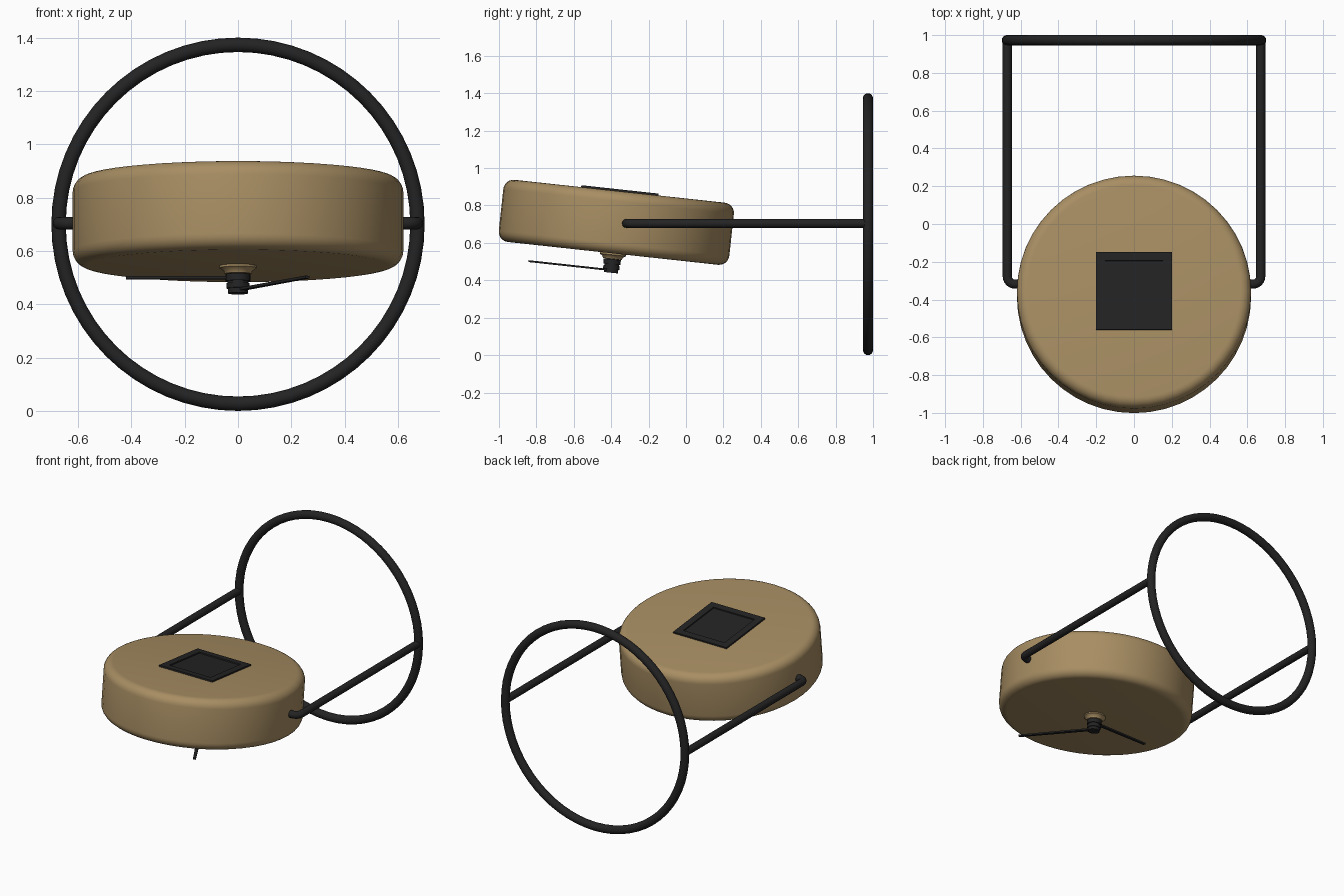
import bpy, bmesh, math
from mathutils import Matrix

if "Cube" in bpy.data.objects:
    bpy.data.objects.remove(bpy.data.objects["Cube"])

def mat(name, col):
    m = bpy.data.materials.new(name)
    m.diffuse_color = (*col, 1)
    m.use_nodes = True
    m.node_tree.nodes["Principled BSDF"].inputs["Base Color"].default_value = m.diffuse_color
    return m

TAN = mat("tan wood", (0.39, 0.27, 0.125))
BLACK = mat("black metal", (0.017, 0.017, 0.017))
TILT = math.radians(-6.2)
CENTRE = Matrix.Translation((0, -0.3725, 0.71)) @ Matrix.Rotation(TILT, 4, 'X')
HALF = 0.167  # half thickness of the drum

def finish(ob, material, matrix=None, angle=35):
    ob.data.materials.append(material)
    if matrix is not None:
        ob.data.transform(matrix)
    bpy.ops.object.select_all(action='DESELECT')
    ob.select_set(True)
    bpy.context.view_layer.objects.active = ob
    bpy.ops.object.shade_smooth_by_angle(angle=math.radians(angle))
    return ob

def from_bmesh(name, bm, material, matrix=None):
    bmesh.ops.recalc_face_normals(bm, faces=bm.faces)
    me = bpy.data.meshes.new(name)
    bm.to_mesh(me)
    bm.free()
    ob = bpy.data.objects.new(name, me)
    bpy.context.collection.objects.link(ob)
    return finish(ob, material, matrix)

def lathe(name, profile, material, seg=40):
    """Revolve (radius, z) points about local z and cap both ends."""
    bm = bmesh.new()
    rings = [[bm.verts.new((r * math.cos(2 * math.pi * i / seg),
                            r * math.sin(2 * math.pi * i / seg), z))
              for i in range(seg)] for r, z in profile]
    for a, b in zip(rings, rings[1:]):
        for i in range(seg):
            j = (i + 1) % seg
            bm.faces.new((a[i], a[j], b[j], b[i]))
    bm.faces.new(rings[0])
    bm.faces.new(rings[-1])
    return from_bmesh(name, bm, material, CENTRE)

# round drum body with softened rims
R, B = 0.62, 0.055
arc = [(R - B + B * math.cos(a), HALF - B + B * math.sin(a))
       for a in (math.radians(15 * k) for k in range(7))]
lathe("drum_body", [(r, -z) for r, z in reversed(arc)] + arc, TAN, 48)

# collar and stepped spindle under the drum
lathe("spindle_collar", [(0.07, -HALF + 0.01), (0.07, -HALF - 0.008),
                         (0.055, -HALF - 0.018), (0.05, -HALF - 0.03)], TAN, 24)
spindle = [(0.036, 0.02), (0.036, 0.032), (0.046, 0.032), (0.046, 0.058),
           (0.039, 0.058), (0.039, 0.066), (0.044, 0.066), (0.044, 0.085),
           (0.038, 0.085), (0.038, 0.104)]
lathe("spindle", [(r, -HALF - d) for r, d in spindle], BLACK, 24)

# two thin tapered hands
def hand(name, dx, dy, depth):
    length = math.hypot(dx, dy)
    bm = bmesh.new()
    bmesh.ops.create_cube(bm, size=1)
    for v in bm.verts:
        tip = v.co.x > 0
        v.co = (length if tip else 0, v.co.y * (0.018 if tip else 0.026), v.co.z * 0.01)
    turn = Matrix.Rotation(math.atan2(dy, dx), 4, 'Z')
    from_bmesh(name, bm, BLACK,
               CENTRE @ Matrix.Translation((0, 0, -HALF - depth)) @ turn)

hand("short_hand", -0.42, 0.0, 0.045)
hand("long_hand", 0.26, -0.44, 0.09)

# square plate on top with a shallow recess
bm = bmesh.new()
bmesh.ops.create_cube(bm, size=1)
for v in bm.verts:
    v.co = (v.co.x * 0.4, v.co.y * 0.415, v.co.z * 0.02)
bm.faces.ensure_lookup_table()
top = max(bm.faces, key=lambda f: f.calc_center_median().z)
bmesh.ops.inset_region(bm, faces=[top], thickness=0.065)
bmesh.ops.inset_region(bm, faces=[top], thickness=0.002, depth=-0.007)
from_bmesh("top_plate", bm, BLACK, CENTRE @ Matrix.Translation((0, 0, HALF)))

# upright ring
bpy.ops.mesh.primitive_torus_add(major_radius=0.673, minor_radius=0.027,
                                 major_segments=64, minor_segments=16,
                                 location=(0, 0.973, 0.70),
                                 rotation=(math.pi / 2, 0, 0))
ring = bpy.context.object
ring.name = "upright_ring"
finish(ring, BLACK, angle=60)

# bent tube arms joining the drum sides to the ring
def arm(name, side):
    bend = 0.04
    path = [(0.59, -0.318)]
    path += [(0.671 - bend + bend * math.sin(a), -0.318 + bend - bend * math.cos(a))
             for a in (math.radians(15 * k) for k in range(7))]
    path += [(0.671, 0.973)]
    cu = bpy.data.curves.new(name, 'CURVE')
    cu.dimensions = '3D'
    cu.bevel_depth = 0.024
    cu.bevel_resolution = 4
    cu.use_fill_caps = True
    sp = cu.splines.new('POLY')
    sp.points.add(len(path) - 1)
    for p, (x, y) in zip(sp.points, path):
        p.co = (side * x, y, 0.704, 1)
    ob = bpy.data.objects.new(name, cu)
    bpy.context.collection.objects.link(ob)
    bpy.ops.object.select_all(action='DESELECT')
    ob.select_set(True)
    bpy.context.view_layer.objects.active = ob
    bpy.ops.object.convert(target='MESH')
    finish(bpy.context.object, BLACK, angle=45)

arm("right_arm", 1)
arm("left_arm", -1)
